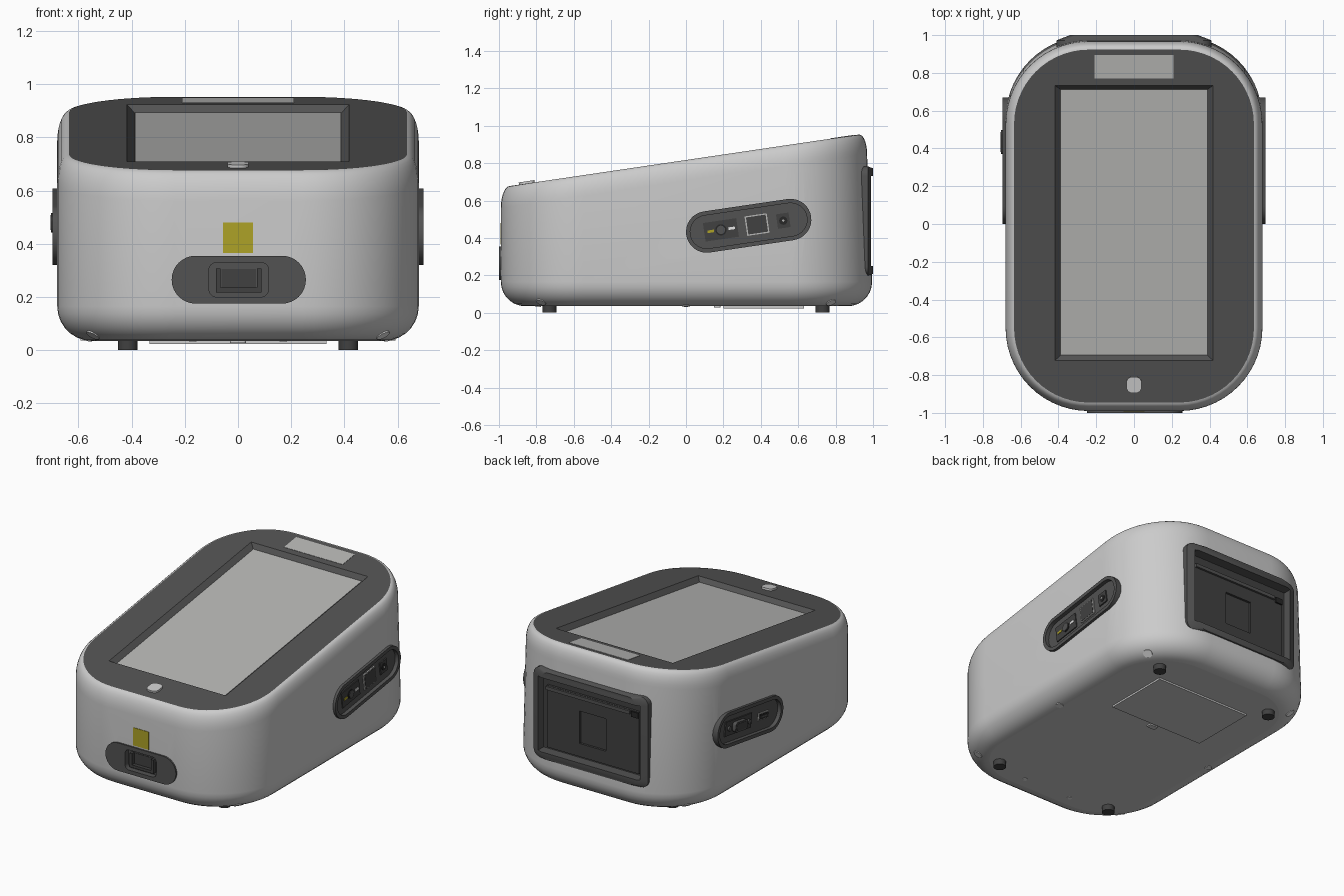
import bpy, bmesh, math
from mathutils import Matrix, Vector
from mathutils.bvhtree import BVHTree

cube = bpy.data.objects.get("Cube")
if cube:
    bpy.data.objects.remove(cube)


def material(name, *rgb):
    m = bpy.data.materials.new(name)
    m.use_nodes = True
    m.diffuse_color = (*rgb, 1)
    m.node_tree.nodes["Principled BSDF"].inputs["Base Color"].default_value = (*rgb, 1)
    return m


SHELL = material("light grey shell", .60, .60, .60)
SCREEN = material("pale grey screen", .47, .47, .46)
PANEL = material("dark grey panel", .085, .085, .085)
PORT = material("charcoal port", .052, .052, .052)
BLACK = material("near black slot", .02, .02, .02)
YELLOW = material("olive yellow label", .42, .36, .02)
WHITE = material("white", .85, .85, .85)

SLOPE = .1475
TILT = math.atan(SLOPE)
parts = []


def rounded(w, h, r=0, cx=0, cy=0, n=8):
    """Outline of a rounded rectangle; a full radius gives a stadium or circle."""
    n = n if r else 0
    pts = []
    for k, (sx, sy) in enumerate([(1, 1), (-1, 1), (-1, -1), (1, -1)]):
        for i in range(n + 1):
            a = math.pi / 2 * (k + (i / n if n else 0))
            pts.append((cx + sx * (w / 2 - r) + r * math.cos(a),
                        cy + sy * (h / 2 - r) + r * math.sin(a)) if r
                       else (cx + sx * w / 2, cy + sy * h / 2))
    return pts


def loft(name, rings, mats, frame=Matrix()):
    """Skin a stack of equal-length rings and close both ends."""
    bm = bmesh.new()
    rows = [[bm.verts.new(frame @ Vector(p)) for p in ring] for ring in rings]
    for a, b in zip(rows, rows[1:]):
        for i in range(len(a)):
            j = (i + 1) % len(a)
            bm.faces.new((a[i], a[j], b[j], b[i]))
    bm.faces.new(rows[0][::-1])
    top = bm.faces.new(rows[-1])
    top.material_index = len(mats) - 1
    bmesh.ops.remove_doubles(bm, verts=bm.verts, dist=1e-5)
    bmesh.ops.recalc_face_normals(bm, faces=bm.faces)
    mesh = bpy.data.meshes.new(name)
    bm.to_mesh(mesh)
    bm.free()
    for m in mats:
        mesh.materials.append(m)
    ob = bpy.data.objects.new(name, mesh)
    bpy.context.collection.objects.link(ob)
    parts.append(ob)
    return ob


def prism(name, outline, w0, w1, mat, frame=Matrix()):
    return loft(name, [[(u, v, w) for u, v in outline] for w in (w0, w1)], [mat], frame)


def cut(target, cutter):
    """Subtract a cutter, then discard it."""
    mod = target.modifiers.new("cut", 'BOOLEAN')
    mod.operation, mod.solver, mod.object = 'DIFFERENCE', 'EXACT', cutter
    bpy.context.view_layer.objects.active = target
    bpy.ops.object.modifier_apply(modifier=mod.name)
    parts.remove(cutter)
    bpy.data.objects.remove(cutter)


def frame(u, v, w, origin=(0, 0, 0)):
    m = Matrix((u, v, w)).transposed().to_4x4()
    m.translation = origin
    return m


c, s = math.cos(TILT), math.sin(TILT)
FRONT = frame((1, 0, 0), (0, 0, 1), (0, -1, 0))
BACK = frame((1, 0, 0), (0, 0, 1), (0, 1, 0))
LEFT = frame((0, c, s), (0, -s, c), (1, 0, 0), (0, .335, .465))
RIGHT = frame((0, c, s), (0, -s, c), (-1, 0, 0), (0, .335, .465))
TOP = frame((1, 0, 0), (0, c, s), (0, -s, c), (0, 0, .8166))


# Shell: rounded bottom edge, upright wall, soft edge up to the sloping panel
def shell_ring(inset, back, height):
    pts = rounded(1.36 - 2 * inset, .99 + back - 2 * inset, .44 - inset,
                  0, (back - .99) / 2, 14)
    return [(x, y, height(y)) for x, y in pts]


rings = []
STEPS = 7
for i in range(STEPS + 1):
    a = math.pi / 2 * i / STEPS
    rings.append(shell_ring(.13 * (1 - math.sin(a)), .995,
                            lambda y, a=a: .035 + .13 * (1 - math.cos(a))))
for i in range(STEPS + 1):
    a = math.pi / 2 * i / STEPS
    rings.append(shell_ring(.045 * (1 - math.cos(a)), .968,
                            lambda y, a=a: .8166 + SLOPE * y - .11 * (1 - math.sin(a))))
shell = loft("shell", rings, [SHELL, PANEL])

bm = bmesh.new()
bm.from_mesh(shell.data)
surface = BVHTree.FromBMesh(bm)
bm.free()

# Screen well with sloping walls, screen, label strip and button
well = loft("well_cutter", [[(u, v, w) for u, v in rounded(2 * x, y, 0, 0, .005)]
                            for x, y, w in ((.388, 1.42, -.03), (.418, 1.47, 0), (.418, 1.47, .1))],
            [SHELL, PANEL], TOP)
for p in well.data.polygons:
    p.material_index = 1
cut(shell, well)
prism("screen", rounded(.776, 1.42, 0, 0, .005), -.032, -.027, SCREEN, TOP)
prism("label_strip", rounded(.42, .125, 0, 0, .842), -.004, .002, SCREEN, TOP)
prism("button", rounded(.08, .085, .03, 0, -.86), -.004, .012, SHELL, TOP)

# Front port plate with scoop and U-shaped guide, and the label above it
cut(shell, prism("cutter", rounded(.30, .15, .03, .003, .265), .955, 1.1, SHELL, FRONT))
plate = prism("front_plate", rounded(.505, .18, .09, .003, .265), .93, 1, PANEL, FRONT)
cut(plate, prism("cutter", rounded(.225, .13, .03, .003, .265), .965, 1.1, PANEL, FRONT))
for name, w, h, x, z in (("scoop_bottom", .17, .018, .003, .226), ("scoop_left", .018, .09, .08, .262),
                         ("scoop_right", .018, .09, -.074, .262)):
    prism(name, rounded(w, h, 0, x, z), .96, .992, PORT, FRONT)
prism("scoop_slot", rounded(.13, .07, 0, .003, .27), .96, .968, PORT, FRONT)
prism("front_label", rounded(.112, .115, 0, 0, .422), .986, .993, YELLOW, FRONT)

# Rear frame with chamfered sides, recess and door
cut(shell, prism("cutter", rounded(.76, .51, 0, 0, .49), .92, 1.2, SHELL, BACK))
rear = loft("rear_frame", [[(u, v, w) for u, v in rounded(x, z, .05, 0, .49)]
                           for x, z, w in ((.82, .585, .90), (.82, .585, .972), (.68, .565, 1))],
            [PANEL], BACK)
cut(rear, prism("cutter", rounded(.73, .48, 0, 0, .49), .935, 1.2, PANEL, BACK))
door = prism("rear_door", rounded(.66, .40, 0, 0, .465), .93, .952, PORT, BACK)
cut(door, prism("cutter", rounded(.19, .21, 0, 0, .455), .938, 1.1, PORT, BACK))
prism("rear_recess_floor", rounded(.72, .47, 0, 0, .49), .93, .937, PORT, BACK)
prism("door_rail", rounded(.60, .022, 0, .03, .652), .93, .965, PANEL, BACK)
prism("door_latch", rounded(.05, .035, 0, -.305, .645), .93, .962, BLACK, BACK)

# Side port plates
for side, F in (("left", LEFT), ("right", RIGHT)):
    cut(shell, prism("cutter", rounded(.65, .2, .1), .655, 1, SHELL, F))
    plate = prism(side + "_port_plate", rounded(.675, .222, .111), .63, .697, PANEL, F)
    cut(plate, prism("cutter", rounded(.63, .177, .0885), .672, 1, PANEL, F))


def port(name, F, mat, w, h, u, top, r=0, v=0):
    prism(name, rounded(w, h, r, u, v), .668, top, mat, F)


port("indicator_plate", LEFT, PORT, .18, .10, -.15, .678)
port("indicator_ring", LEFT, BLACK, .06, .06, -.15, .681, .03)
port("indicator_button", LEFT, PANEL, .045, .045, -.15, .684, .0225)
port("yellow_indicator", LEFT, YELLOW, .035, .014, -.205, .681)
port("white_indicator", LEFT, WHITE, .035, .014, -.092, .681)
port("network_shell", LEFT, SCREEN, .12, .105, .045, .680)
port("network_socket", LEFT, PORT, .106, .092, .045, .682)
port("power_block", LEFT, PORT, .068, .078, .187, .680)
port("power_ring", LEFT, BLACK, .044, .044, .187, .683, .022)
port("power_pin", LEFT, SCREEN, .012, .012, .187, .686, .006)

port("serial_plate", RIGHT, PORT, .27, .09, .10, .680)
port("serial_shell", RIGHT, PANEL, .125, .062, .10, .704, .02)
port("serial_face", RIGHT, PORT, .105, .045, .10, .706, .015)
for i in (-1, 1):
    port("serial_screw", RIGHT, PANEL, .03, .03, .10 + i * .1, .692, .015)
port("usb_shell", RIGHT, SCREEN, .10, .045, -.16, .680)
port("usb_slot", RIGHT, BLACK, .088, .034, -.16, .682)
port("usb_tongue", RIGHT, PANEL, .07, .01, -.16, .685)

# Underside: feet, hatch with tab, screw caps lying on the surface
prism("hatch", rounded(.665, .43, 0, 0, .415), .024, .04, SHELL)
prism("hatch_tab", rounded(.06, .035, .01, 0, .167), .027, .04, SHELL)


def cap(x, y, r):
    hit, normal, _, _ = surface.ray_cast(Vector((x, y, -1)), Vector((0, 0, 1)))
    F = Matrix.Translation(hit) @ normal.to_track_quat('Z', 'Y').to_matrix().to_4x4()
    prism("screw_cap", rounded(2 * r, 2 * r, r), -.02, .003, WHITE, F)


for sx in (-1, 1):
    for sy in (-1, 1):
        prism("foot", rounded(.074, .074, .037, sx * .415, sy * .73), 0, .05, PORT)
        cap(sx * .545, sy * .775, .027)
    cap(sx * .57, 0, .022)
    cap(sx * .17, -.79, .014)

# Shading: smooth curves, flat caps
bpy.ops.object.select_all(action='DESELECT')
for ob in parts:
    ob.select_set(True)
bpy.context.view_layer.objects.active = shell
bpy.ops.object.shade_smooth_by_angle(angle=math.radians(30))
for p in shell.data.polygons:
    if abs(p.normal.z) > .95 and len(p.vertices) > 8:
        p.use_smooth = False
